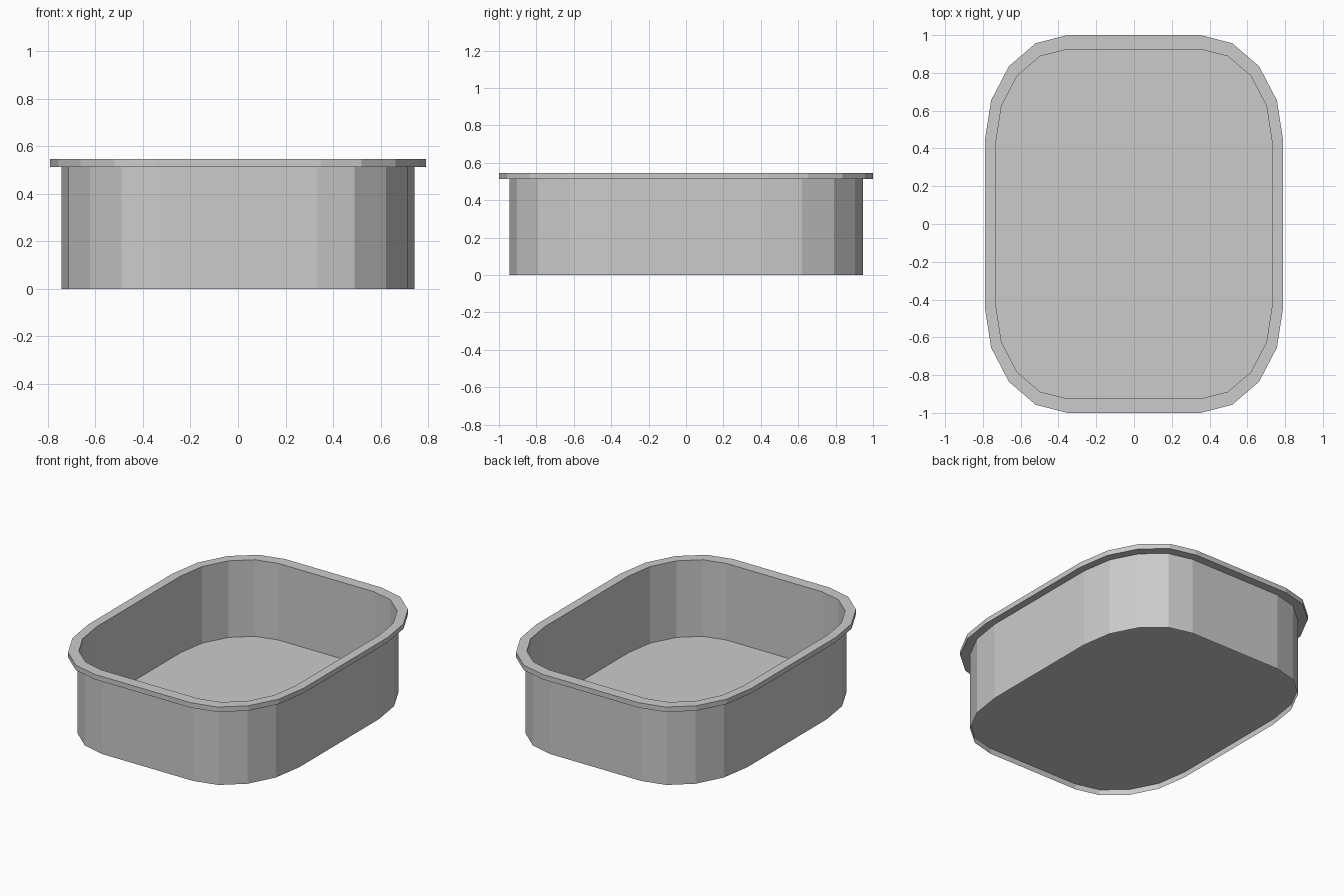
import bpy
from math import sin, cos, pi

if "Cube" in bpy.data.objects:
    bpy.data.objects.remove(bpy.data.objects["Cube"])

SEG = 4  # facets per rounded corner


def outline(cx, cy, rx, ry, z):
    """Rounded rectangle: corner centres (cx, cy), elliptical corner radii (rx, ry)."""
    pts = []
    for q, (sx, sy) in enumerate([(1, 1), (-1, 1), (-1, -1), (1, -1)]):
        for i in range(SEG + 1):
            a = (q + i / SEG) * pi / 2
            pts.append((sx * cx + rx * cos(a), sy * cy + ry * sin(a), z))
    return pts


def add_object(name, verts, faces):
    mesh = bpy.data.meshes.new(name)
    mesh.from_pydata(verts, [], faces)
    mesh.update()
    obj = bpy.data.objects.new(name, mesh)
    bpy.context.collection.objects.link(obj)
    return obj


def loft(name, rings):
    n = len(rings[0])
    verts = [p for ring in rings for p in ring]
    faces = []
    for r in range(len(rings) - 1):
        for i in range(n):
            j = (i + 1) % n
            a, b = r * n, (r + 1) * n
            faces.append((a + j, a + i, b + i, b + j))
    return add_object(name, verts, faces)


TOP, LIP, FLOOR = 0.545, 0.512, 0.037
RIM = (0.352, 0.44, 0.438, 0.56)
INNER = (0.352, 0.44, 0.378, 0.485)
BODY = (0.333, 0.417, 0.41, 0.528)

# Walls with overhanging lip: inside wall up, over the rim, down the outside
loft("tray_walls", [
    outline(*INNER, FLOOR),
    outline(*INNER, TOP),
    outline(*RIM, TOP),
    outline(*RIM, LIP),
    outline(*BODY, LIP),
    outline(*BODY, 0.0),
])

# Floor, slightly recessed above the foot edge
floor = outline(*BODY, FLOOR)
add_object("tray_floor", floor, [tuple(range(len(floor)))])
